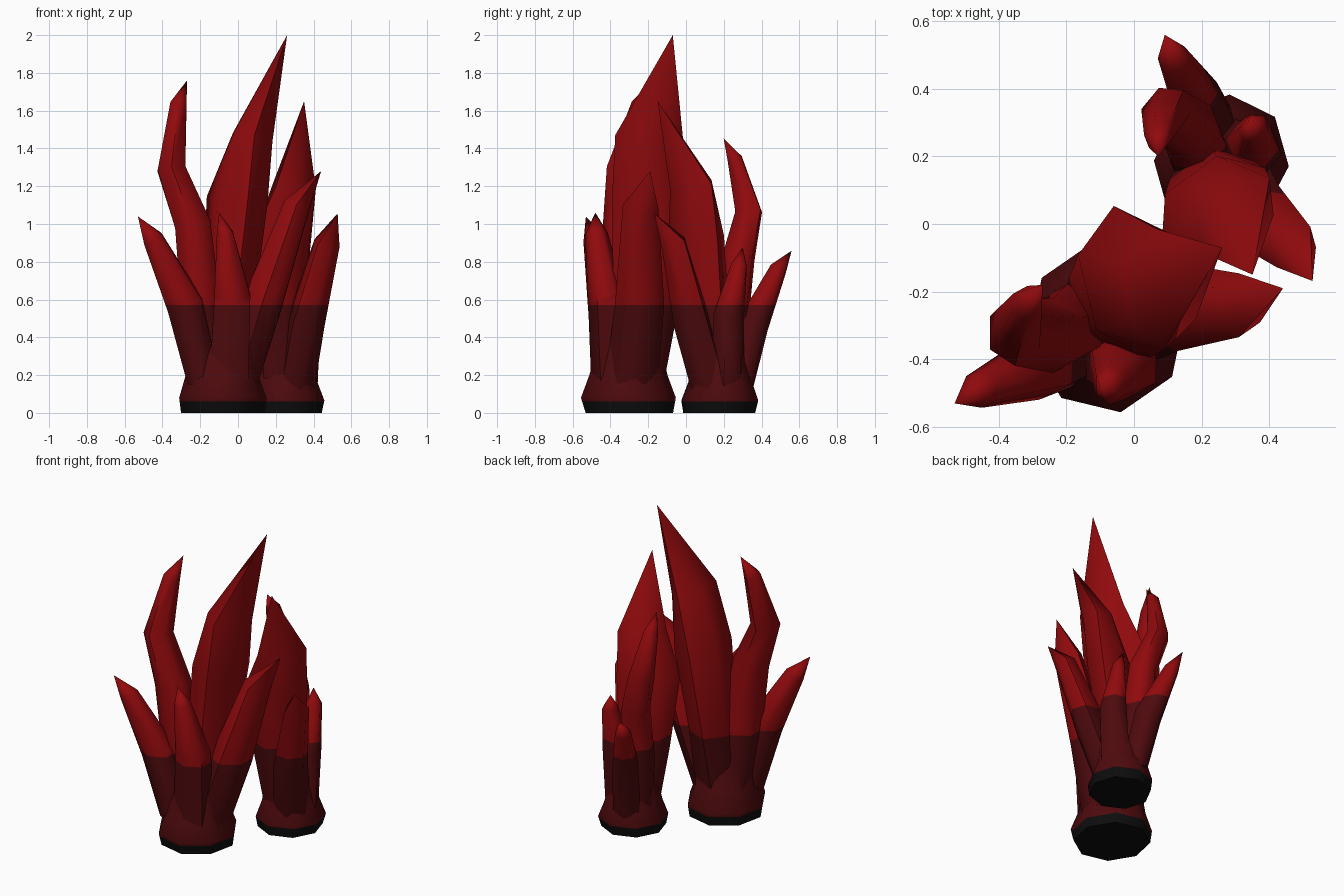
import bpy, bmesh, math
from mathutils import Vector, Matrix

if "Cube" in bpy.data.objects:
    bpy.data.objects.remove(bpy.data.objects["Cube"])


def material(name, rgb):
    m = bpy.data.materials.new(name)
    m.diffuse_color = (*rgb, 1)
    m.use_nodes = True
    m.node_tree.nodes["Principled BSDF"].inputs["Base Color"].default_value = m.diffuse_color
    return m


MATS = [material("black_root", (0.004, 0.004, 0.004)),
        material("dark_red", (0.075, 0.003, 0.004)),
        material("bright_red", (0.28, 0.003, 0.004))]
DARK_TOP, BLACK_TOP = 0.57, 0.06

# Second cluster: a smaller mirrored copy of the first
S, PHI = 0.825, math.radians(-39.7)
c, s = math.cos(PHI), math.sin(PHI)
COPY = Matrix(((S * c, S * s, 0, 0.148),
               (S * s, -S * c, 0, -0.057),
               (0, 0, S, 0),
               (0, 0, 0, 1)))


def loft(name, rings, sides, phase, matrix, tip=None, tilt=True):
    """Loft rings (x, y, z, rx, ry, turn), tilted along the path, to an optional tip."""
    bm = bmesh.new()
    pts = [Vector(r[:3]) for r in rings] + ([Vector(tip)] if tip else [])
    loops = []
    for i, r in enumerate(rings):
        n = Vector((0, 0, 1))
        if tilt and 0 < i < len(pts) - 1:
            n = ((pts[i + 1] - pts[i]).normalized()
                 + (pts[i] - pts[i - 1]).normalized()).normalized()
        u = (Vector((1, 0, 0)) - n * n.x).normalized()
        if len(r) > 5:
            u.rotate(Matrix.Rotation(math.radians(r[5]), 3, n))
        v = n.cross(u)
        loop = []
        for k in range(sides):
            a = phase + 2 * math.pi * k / sides
            loop.append(bm.verts.new(pts[i] + u * r[3] * math.cos(a) + v * r[4] * math.sin(a)))
        loops.append(loop)
    for a, b in zip(loops, loops[1:]):
        for k in range(sides):
            j = (k + 1) % sides
            bm.faces.new((a[k], a[j], b[j], b[k]))
    bm.faces.new(loops[0][::-1])
    if tip:
        t = bm.verts.new(tip)
        for k in range(sides):
            bm.faces.new((loops[-1][k], loops[-1][(k + 1) % sides], t))
    else:
        bm.faces.new(loops[-1])
    bm.transform(matrix)
    # cut at the colour heights, then colour by height
    for h in (BLACK_TOP, DARK_TOP):
        bmesh.ops.bisect_plane(bm, geom=bm.verts[:] + bm.edges[:] + bm.faces[:],
                               plane_co=(0, 0, h), plane_no=(0, 0, 1))
    bmesh.ops.recalc_face_normals(bm, faces=bm.faces[:])
    for f in bm.faces:
        z = f.calc_center_median().z
        f.material_index = 0 if z < BLACK_TOP else 1 if z < DARK_TOP else 2
    me = bpy.data.meshes.new(name)
    bm.to_mesh(me)
    bm.free()
    for m in MATS:
        me.materials.append(m)
    ob = bpy.data.objects.new(name, me)
    bpy.context.collection.objects.link(ob)
    bpy.ops.object.select_all(action='DESELECT')
    ob.select_set(True)
    bpy.context.view_layer.objects.active = ob
    bpy.ops.object.shade_smooth_by_angle(angle=math.radians(62))


# Each spike: rings from root upward, then the tip
SPIKES = {
    "main_spike": ([(-0.07, -0.28, 0.12, 0.15, 0.16, 14), (-0.05, -0.21, 0.60, 0.14, 0.18, 14),
                    (-0.005, -0.17, 1.12, 0.16, 0.23, 14), (0.078, -0.195, 1.46, 0.12, 0.18, 3)],
                   (0.26, -0.07, 2.0)),
    "curved_spike": ([(-0.15, -0.27, 0.15, 0.11, 0.11), (-0.20, -0.30, 0.60, 0.12, 0.12),
                      (-0.24, -0.33, 1.0, 0.11, 0.11), (-0.352, -0.32, 1.29, 0.085, 0.10),
                      (-0.315, -0.235, 1.63, 0.05, 0.055)],
                     (-0.27, -0.18, 1.76)),
    "side_spike": ([(-0.18, -0.37, 0.15, 0.10, 0.11), (-0.28, -0.42, 0.57, 0.11, 0.10),
                    (-0.45, -0.485, 0.92, 0.06, 0.06)],
                   (-0.53, -0.53, 1.04)),
    "front_spike": ([(-0.05, -0.40, 0.12, 0.12, 0.10), (-0.03, -0.42, 0.62, 0.11, 0.10),
                     (-0.07, -0.475, 0.95, 0.05, 0.06)],
                    (-0.10, -0.48, 1.06)),
    "right_spike": ([(0.0, -0.29, 0.15, 0.12, 0.14), (0.13, -0.245, 0.58, 0.12, 0.13),
                     (0.31, -0.24, 1.09, 0.08, 0.095)],
                    (0.44, -0.19, 1.28)),
}

# Flared root that joins the spikes
ROOT = [(-0.08, -0.30, 0.0, 0.225, 0.235), (-0.08, -0.305, 0.08, 0.235, 0.255),
        (-0.085, -0.305, 0.20, 0.195, 0.21), (-0.08, -0.30, 0.36, 0.18, 0.17)]

for cluster, mtx in (("large", Matrix.Identity(4)), ("small", COPY)):
    loft(cluster + "_root", ROOT, 8, math.radians(10), mtx, tilt=False)
    for part, (rings, tip) in SPIKES.items():
        loft(f"{cluster}_{part}", rings, 6, math.radians(30), mtx, tip)
